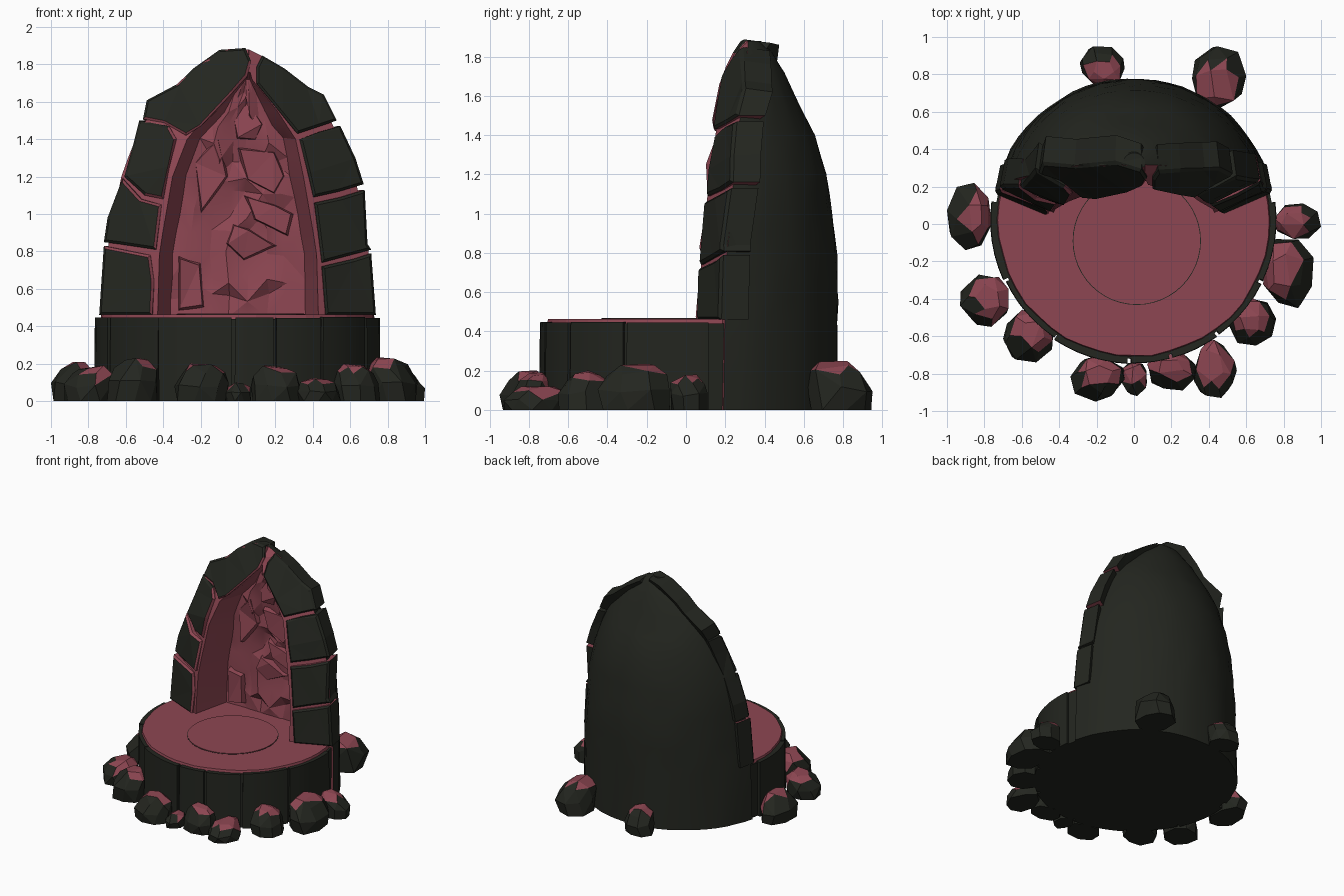
import bpy, bmesh, random
from math import sin, cos, pi, radians, asin
from mathutils import Vector

if "Cube" in bpy.data.objects:
    bpy.data.objects.remove(bpy.data.objects["Cube"])

random.seed(4)
J = lambda a: random.uniform(-a, a)


def material(name, col):
    m = bpy.data.materials.new(name)
    m.diffuse_color = (*col, 1)
    m.use_nodes = True
    m.node_tree.nodes["Principled BSDF"].inputs["Base Color"].default_value = m.diffuse_color
    return m


DARK = material("dark_stone", (0.017, 0.019, 0.014))
PINK = material("red_stone", (0.27, 0.062, 0.085))


def finish(name, bm):
    bmesh.ops.recalc_face_normals(bm, faces=bm.faces)
    me = bpy.data.meshes.new(name)
    bm.to_mesh(me)
    bm.free()
    me.materials.append(DARK)
    me.materials.append(PINK)
    ob = bpy.data.objects.new(name, me)
    bpy.context.collection.objects.link(ob)
    return ob


def smooth(ob, angle):
    bpy.ops.object.select_all(action='DESELECT')
    ob.select_set(True)
    bpy.context.view_layer.objects.active = ob
    bpy.ops.object.shade_smooth_by_angle(angle=radians(angle))


def prism(bm, front, back, mat=0):
    a = [bm.verts.new(p) for p in front]
    b = [bm.verts.new(p) for p in back]
    n = len(a)
    faces = [bm.faces.new(a), bm.faces.new(b[::-1])]
    sides = [bm.faces.new((a[i], b[i], b[(i + 1) % n], a[(i + 1) % n])) for i in range(n)]
    for f in faces + sides:
        f.material_index = mat
    return faces, sides


def disc(name, cx, cy, r, z0, z1, mat, rough=0.0, n=48, bevel=0.0):
    bm = bmesh.new()
    ring = []
    for i in range(n):
        q = r + J(rough)
        ring.append((cx + q * cos(2 * pi * i / n), cy + q * sin(2 * pi * i / n)))
    top = [(cx + (x - cx) * (1 - bevel), cy + (y - cy) * (1 - bevel), z1) for x, y in ring]
    prism(bm, top, [(x, y, z0) for x, y in ring], mat)
    return finish(name, bm)


# Shell profile: z, half width, back y, front y, centre y, niche half width, niche back y
TABLE = [(0, .76, .78, .03, .02, .43, .36), (.45, .75, .775, .04, .02, .43, .36),
         (.8, .715, .77, .06, .05, .42, .36), (1.0, .69, .745, .08, .08, .385, .36),
         (1.2, .635, .715, .10, .12, .35, .35), (1.4, .56, .655, .13, .16, .29, .34),
         (1.55, .48, .58, .15, .20, .18, .33), (1.72, .31, .50, .19, .25, .03, .30),
         (1.76, .25, .475, .21, .26, .02, .23), (1.82, .18, .44, .235, .28, .015, .255),
         (1.88, .06, .38, .285, .32, .01, .305)]


def profile(z):
    z = min(max(z, 0), 1.88)
    for a, b in zip(TABLE, TABLE[1:]):
        if z <= b[0]:
            t = (z - a[0]) / (b[0] - a[0])
            return [p + (q - p) * t for p, q in zip(a, b)][1:]


def centre_x(z):
    return max(0, min(1, (z - 1.2) / .5)) * .045


def front_y(x, z):
    hw, back, yf, c, wi, nb = profile(z)
    return yf + .4 * max(0, abs(x - centre_x(z)) - wi)


# Curved back shell with the hollow niche, lofted from horizontal sections
def shell():
    bm = bmesh.new()
    N, C = 28, 8
    levels = [0, .45, .55, .66, .78, .9, 1.0, 1.1, 1.2, 1.3, 1.4, 1.48, 1.55, 1.64, 1.72, 1.76, 1.82, 1.88]
    rings = []
    for z in levels:
        hw, back, yf, c, wi, nb = profile(z)
        cx, d = centre_x(z), back - c
        a0 = asin(max(-.9, min(.9, (front_y(hw, z) + .03 - c) / d)))
        pts = []
        for i in range(N):
            a = a0 + (pi - 2 * a0) * i / (N - 1)
            e = 1 + J(.006)
            pts.append((hw * cos(a) * e, c + d * sin(a) * e, z))
        pts.append((cx - wi, yf + .02, z))
        wb = max(wi - .07, wi * .6)
        r = .03 if .45 < z < 1.7 else 0
        for i in range(C):
            x = -wb + 2 * wb * i / (C - 1)
            k = r if 0 < i < C - 1 else r * .3
            pts.append((cx + x + J(k * .6), nb + J(k), z + J(k)))
        pts.append((cx + wi, yf + .02, z))
        rings.append([bm.verts.new(p) for p in pts])
    n = N + C + 2
    rough = []
    for a, b in zip(rings, rings[1:]):
        for i in range(n):
            j = (i + 1) % n
            f = bm.faces.new((a[i], a[j], b[j], b[i]))
            if i >= N - 1:
                f.material_index = 1
                rough.append(f)
    bm.faces.new(rings[0][::-1])
    bm.faces.new(rings[-1])
    bmesh.ops.triangulate(bm, faces=rough)
    smooth(finish("back_shell", bm), 18)


shell()


# Facing stones around the niche, drawn as front outlines (x, z)
def stone(name, pts):
    bm = bmesh.new()
    front = [(x, front_y(x, z) - .005 + J(.012), z) for x, z in pts]
    back = [(x * .96, p[1] + .15, z - (.02 if z > 1.5 else 0)) for (x, z), p in zip(pts, front)]
    faces, sides = prism(bm, front, back)
    bmesh.ops.recalc_face_normals(bm, faces=bm.faces)
    for f in sides:
        m = f.calc_center_median() - Vector((.02, .1, 1.0))
        if f.normal.dot(m.normalized()) < .3:
            f.material_index = 1
    edges = list(faces[0].edges)
    bmesh.ops.bevel(bm, geom=edges, offset=.014, segments=1, affect='EDGES', material=-1)
    bmesh.ops.triangulate(bm, faces=[f for f in bm.faces if len(f.verts) > 4])
    finish(name, bm)


STONES = {
    "left_stone_1": [(-.745, .46), (-.46, .46), (-.45, .64), (-.47, .78), (-.72, .83)],
    "left_stone_2": [(-.72, .85), (-.64, .84), (-.44, .81), (-.41, 1.05), (-.52, 1.08), (-.62, 1.19), (-.70, .98)],
    "left_stone_3": [(-.61, 1.2), (-.5, 1.1), (-.40, 1.08), (-.37, 1.25), (-.33, 1.4), (-.37, 1.47), (-.53, 1.5), (-.56, 1.38)],
    "left_crown": [(-.51, 1.51), (-.4, 1.49), (-.28, 1.42), (-.2, 1.47), (-.03, 1.65), (.05, 1.74), (.07, 1.82), (.04, 1.89),
                   (-.1, 1.88), (-.24, 1.78), (-.32, 1.7), (-.49, 1.61)],
    "right_stone_1": [(.74, .46), (.47, .46), (.45, .72), (.62, .76), (.715, .79)],
    "right_stone_2": [(.715, .81), (.6, .78), (.45, .74), (.41, 1.06), (.55, 1.09), (.68, 1.13), (.695, .84)],
    "right_stone_3": [(.675, 1.16), (.54, 1.12), (.405, 1.09), (.375, 1.22), (.33, 1.4), (.44, 1.44), (.55, 1.47), (.63, 1.3)],
    "right_crown": [(.53, 1.5), (.44, 1.47), (.32, 1.43), (.23, 1.54), (.1, 1.7), (.1, 1.79), (.13, 1.85),
                    (.25, 1.78), (.38, 1.68), (.46, 1.64)],
}
for name, pts in STONES.items():
    stone(name, pts)

# Broken rock plates on the niche wall
PLATES = [[(-.01, 1.36), (.2, 1.34), (.26, 1.2), (.2, 1.1), (.04, 1.18)],
          [(-.03, 1.5), (.05, 1.62), (.14, 1.48), (.1, 1.39), (-.01, 1.4)],
          [(-.24, 1.28), (-.1, 1.42), (-.05, 1.2), (-.2, 1.0)],
          [(-.03, .95), (.06, .92), (.21, .83), (.03, .75), (-.07, .84)],
          [(-.32, .78), (-.2, .74), (-.18, .5), (-.32, .48)],
          [(.03, 1.1), (.2, 1.05), (.3, 1.0), (.27, .88), (.08, .97)]]
for k, pts in enumerate(PLATES):
    bm = bmesh.new()
    mx = sum(p[0] for p in pts) / len(pts)
    mz = sum(p[1] for p in pts) / len(pts)
    prism(bm, [(mx + (x - mx) * .85, .325 + J(.02), mz + (z - mz) * .88) for x, z in pts],
          [(x, .38, z) for x, z in pts], 1)
    bmesh.ops.triangulate(bm, faces=bm.faces[:])
    finish(f"niche_plate_{k + 1}", bm)

# Round base core, floor slab and the ring-marked centre
disc("base_core", 0, .02, .742, 0, .44, 0)
disc("floor_slab", 0, .02, .735, .42, .464, 1, rough=.007, bevel=.015)
disc("floor_gap", .015, -.09, .343, .45, .4655, 0)
disc("floor_circle", .015, -.09, .339, .45, .469, 1)

# Curved blocks around the front of the base
CRACKS = [172, 205, 236, 268, 285, 306, 334, 368]
for k, (a, b) in enumerate(zip(CRACKS, CRACKS[1:])):
    bm = bmesh.new()
    n = max(3, int((b - a) / 5))
    r = .762 + J(.006)
    lean = [J(1.5), J(1.5)]

    def outline(z, q, top):
        s, e = a + .6 + (lean[0] if top else 0) * .3, b - .6 + (lean[1] if top else 0) * .3
        ang = [radians(s + (e - s) * i / n) for i in range(n + 1)]
        return [(q * cos(t), .02 + q * sin(t), z) for t in ang] + \
               [(.6 * cos(t), .02 + .6 * sin(t), z) for t in ang[::-1]]
    prism(bm, outline(.446 + J(.006), r, True), outline(0, r + .003, False))
    bmesh.ops.bevel(bm, geom=[e for e in bm.edges if e.calc_face_angle(0) > .6], offset=.01,
                    segments=1, affect='EDGES')
    smooth(finish(f"base_block_{k + 1}", bm), 25)


# Loose rocks around the foot: x range, y range, height
ROCKS = [(-.29, -.05, .74, .95, .2), (.31, .6, .62, .95, .25), (-1, -.76, -.14, .22, .21),
         (-.93, -.67, -.55, -.27, .19), (-.7, -.43, -.74, -.46, .23), (-.34, -.05, -.95, -.7, .2),
         (-.07, .07, -.92, -.74, .1), (.07, .33, -.89, -.69, .19), (.32, .55, -.93, -.62, .12),
         (.51, .76, -.65, -.39, .2), (.69, .96, -.45, -.08, .235), (.75, 1, -.08, .11, .18)]
for k, (x0, x1, y0, y1, h) in enumerate(ROCKS):
    bm = bmesh.new()
    out = Vector(((x0 + x1) / 2, (y0 + y1) / 2, 0)).normalized()
    pts = []
    for z, r, n in ((0, .95, 8), (.45, 1, 8), (.8, .82, 7), (1, .5, 5)):
        s = random.random() * 6
        for i in range(n):
            t = s + 2 * pi * i / n
            q = r + J(.1)
            p = Vector((q * cos(t), q * sin(t), z + (J(.07) if z else 0)))
            if z > .7:
                p -= out * .18
            pts.append(p)
    lo = [min(p[i] for p in pts) for i in range(3)]
    hi = [max(p[i] for p in pts) for i in range(3)]
    u = lambda p, i: (p[i] - lo[i]) / (hi[i] - lo[i])
    for p in pts:
        bm.verts.new((x0 + (x1 - x0) * u(p, 0), y0 + (y1 - y0) * u(p, 1), h * u(p, 2)))
    bmesh.ops.convex_hull(bm, input=bm.verts[:])
    bmesh.ops.dissolve_limit(bm, angle_limit=radians(14), verts=bm.verts[:], edges=bm.edges[:])
    bmesh.ops.recalc_face_normals(bm, faces=bm.faces)
    for f in bm.faces:
        f.material_index = int(f.normal.dot(Vector((0, 0, .9)) - out * .4) > .5)
    finish(f"rock_{k + 1}", bm)
